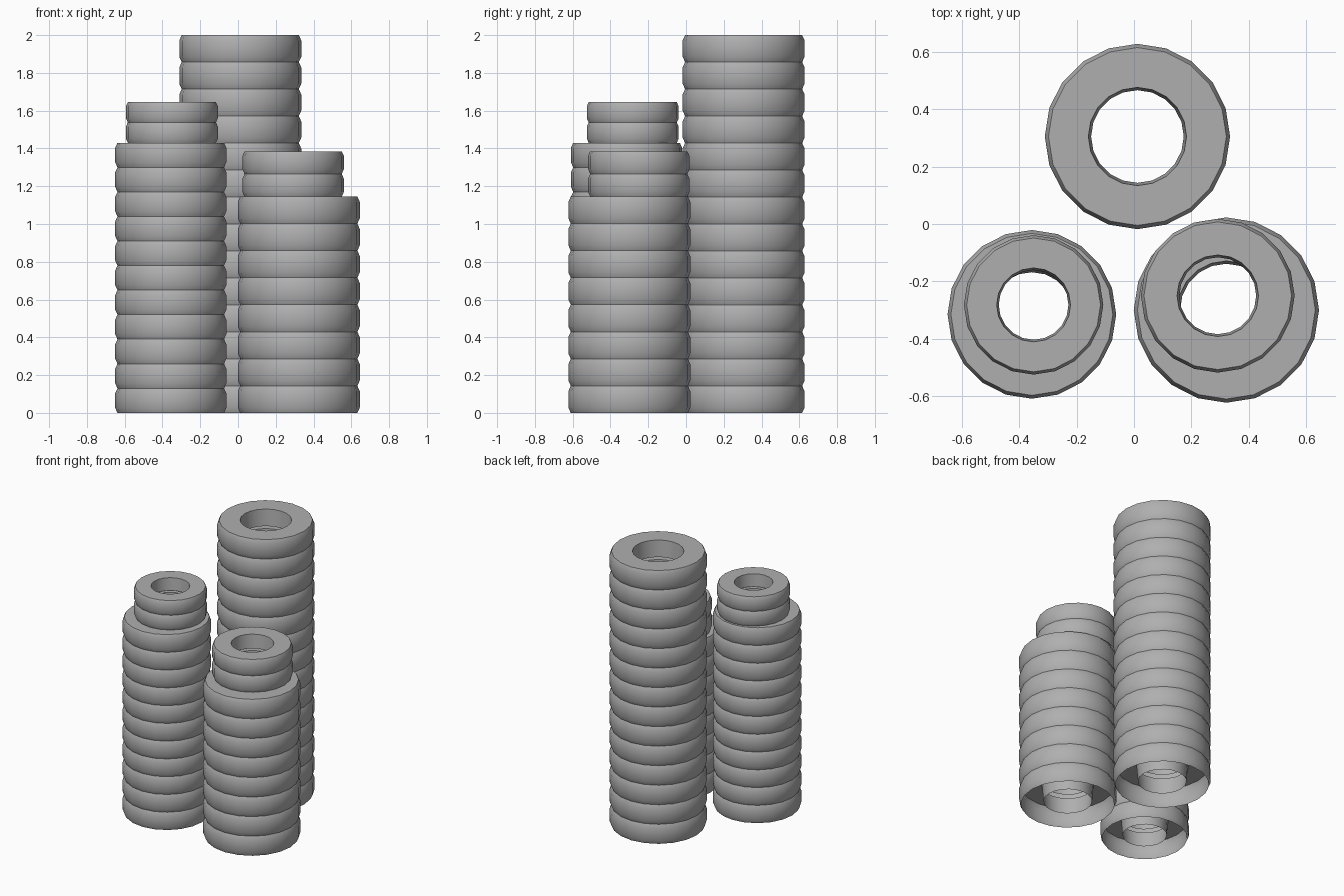
import bpy, bmesh, math
from mathutils import Vector

default = bpy.data.objects.get("Cube")
if default:
    bpy.data.objects.remove(default, do_unlink=True)

SIDES = 20

rubber = bpy.data.materials.new("grey rubber")
rubber.use_nodes = True
GREY = (0.43, 0.43, 0.43, 1)
rubber.diffuse_color = GREY
rubber.node_tree.nodes["Principled BSDF"].inputs["Base Color"].default_value = GREY


def tyre_mesh(name, radius, height):
    """Open-bottomed tyre shell: bevelled tread, flat side wall, tapered hub."""
    profile = [(0.96, 0), (1, 0.2), (1, 0.8), (0.96, 1), (0.53, 1), (0.5, 0.16)]
    bm = bmesh.new()
    verts = [bm.verts.new((0, r * radius, z * height)) for r, z in profile]
    edges = [bm.edges.new(pair) for pair in zip(verts, verts[1:])]
    bmesh.ops.spin(bm, geom=verts + edges, cent=(0, 0, 0), axis=(0, 0, 1),
                   angle=math.tau, steps=SIDES, use_duplicate=False)
    bmesh.ops.remove_doubles(bm, verts=bm.verts, dist=0.0005)
    bmesh.ops.recalc_face_normals(bm, faces=bm.faces)
    # The side wall must look up
    if any(f.normal.z < -0.9 for f in bm.faces):
        bmesh.ops.reverse_faces(bm, faces=bm.faces)
    mesh = bpy.data.meshes.new(name)
    bm.to_mesh(mesh)
    bm.free()
    mesh.materials.append(rubber)
    return mesh


def stack(name, x, y, base, top, count, radius):
    """Pile of equal tyres sharing one mesh."""
    height = (top - base) / count
    mesh = tyre_mesh(name, radius, height)
    for i in range(count):
        tyre = bpy.data.objects.new(f"{name}_{i + 1}", mesh)
        tyre.location = Vector((x, y, base + i * height))
        bpy.context.collection.objects.link(tyre)
    bpy.ops.object.select_all(action='DESELECT')
    tyre.select_set(True)
    bpy.context.view_layer.objects.active = tyre
    bpy.ops.object.shade_smooth_by_angle(angle=math.radians(35))


# Rear pile
stack("rear_tyre", 0.012, 0.305, 0, 2, 14, 0.323)
# Front left pile, with two smaller tyres on top
stack("left_tyre", 0.322, -0.3, 0, 1.145, 8, 0.323)
stack("left_small_tyre", 0.292, -0.25, 1.145, 1.385, 2, 0.268)
# Front right pile, with two smaller tyres on top
stack("right_tyre", -0.356, -0.315, 0, 1.43, 11, 0.294)
stack("right_small_tyre", -0.35, -0.282, 1.43, 1.645, 2, 0.243)
